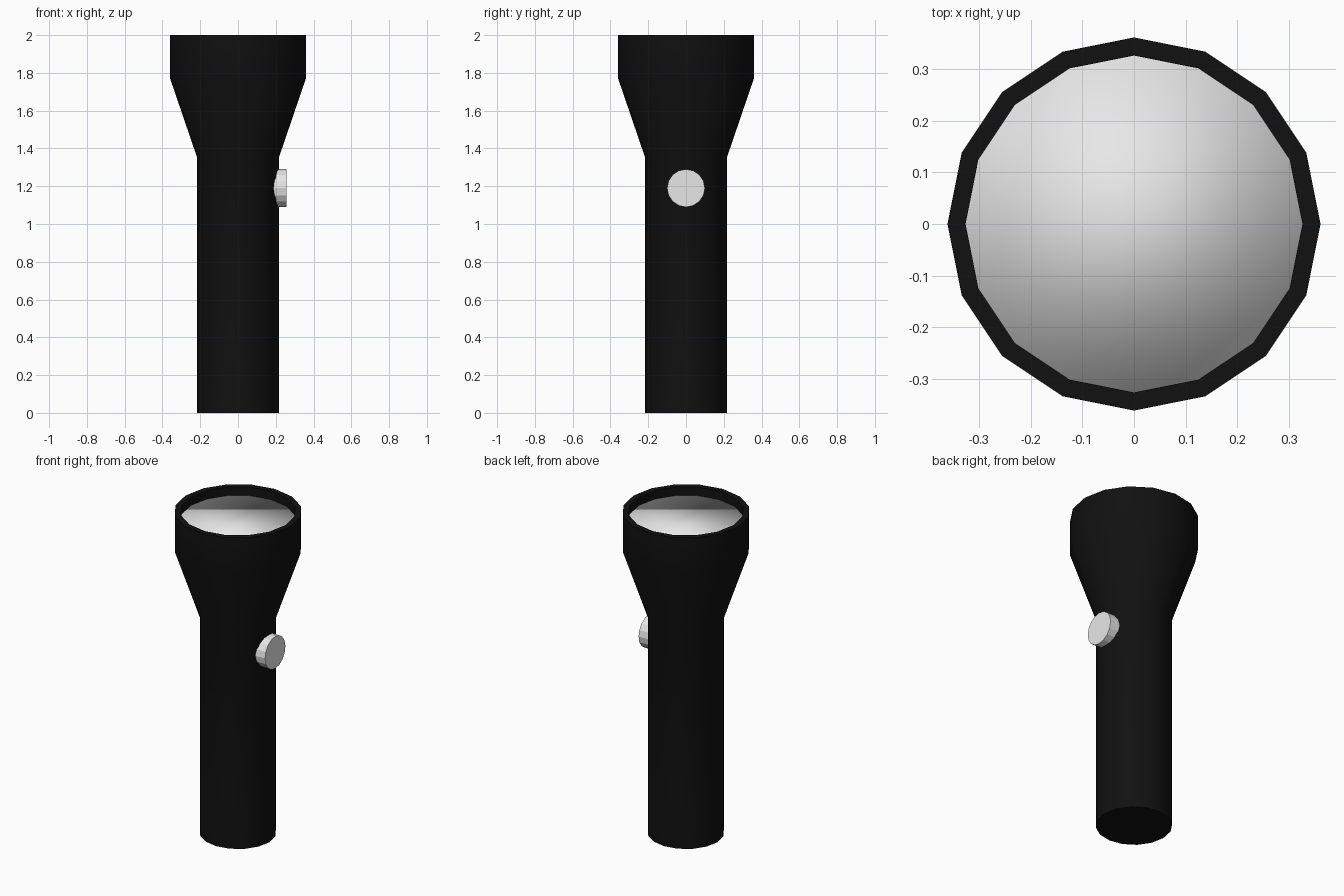
import bpy, bmesh, math
from mathutils import Matrix

if "Cube" in bpy.data.objects:
    bpy.data.objects.remove(bpy.data.objects["Cube"])

SIDES = 16


def material(name, rgb):
    m = bpy.data.materials.new(name)
    m.diffuse_color = (*rgb, 1)
    m.use_nodes = True
    m.node_tree.nodes["Principled BSDF"].inputs["Base Color"].default_value = m.diffuse_color
    return m


black = material("black", (0.0055, 0.0055, 0.0055))
pale_grey = material("pale grey", (0.8, 0.8, 0.8))


def lathe(name, profile, mat, cap_start=False, cap_end=False, smooth=True):
    """Revolve (radius, height) points around z, corners starting on +x."""
    bm = bmesh.new()
    rings = []
    for r, z in profile:
        rings.append([bm.verts.new((r * math.cos(2 * math.pi * i / SIDES),
                                    r * math.sin(2 * math.pi * i / SIDES), z))
                      for i in range(SIDES)])
    for a, b in zip(rings, rings[1:]):
        for i in range(SIDES):
            j = (i + 1) % SIDES
            bm.faces.new((a[i], a[j], b[j], b[i]))
    if cap_start:
        bm.faces.new(rings[0][::-1])
    if cap_end:
        bm.faces.new(rings[-1])
    for f in bm.faces:
        f.smooth = smooth
    mesh = bpy.data.meshes.new(name)
    bm.to_mesh(mesh)
    bm.free()
    mesh.materials.append(mat)
    obj = bpy.data.objects.new(name, mesh)
    bpy.context.collection.objects.link(obj)
    return obj


# Handle, flared head and inner rim wall
LENS_Z = 1.947
body = lathe("torch_body", [(0.216, 0), (0.216, 1.35), (0.361, 1.775), (0.361, 2.0),
                            (0.326, 2.0), (0.326, LENS_Z)], black, cap_start=True)
bpy.context.view_layer.objects.active = body
body.select_set(True)
bpy.ops.object.shade_smooth_by_angle(angle=math.radians(30))

# Recessed lens disc, fully smooth so it shades like a dome
lathe("lens", [(0.326, LENS_Z - 0.04), (0.326, LENS_Z)], pale_grey, True, True)

# Round switch on the right side
button = lathe("switch_button", [(0.1, 0.15), (0.1, 0.256)], pale_grey, True, True, smooth=False)
button.data.transform(Matrix.Translation((0, 0, 1.19)) @ Matrix.Rotation(math.pi / 2, 4, 'Y'))
